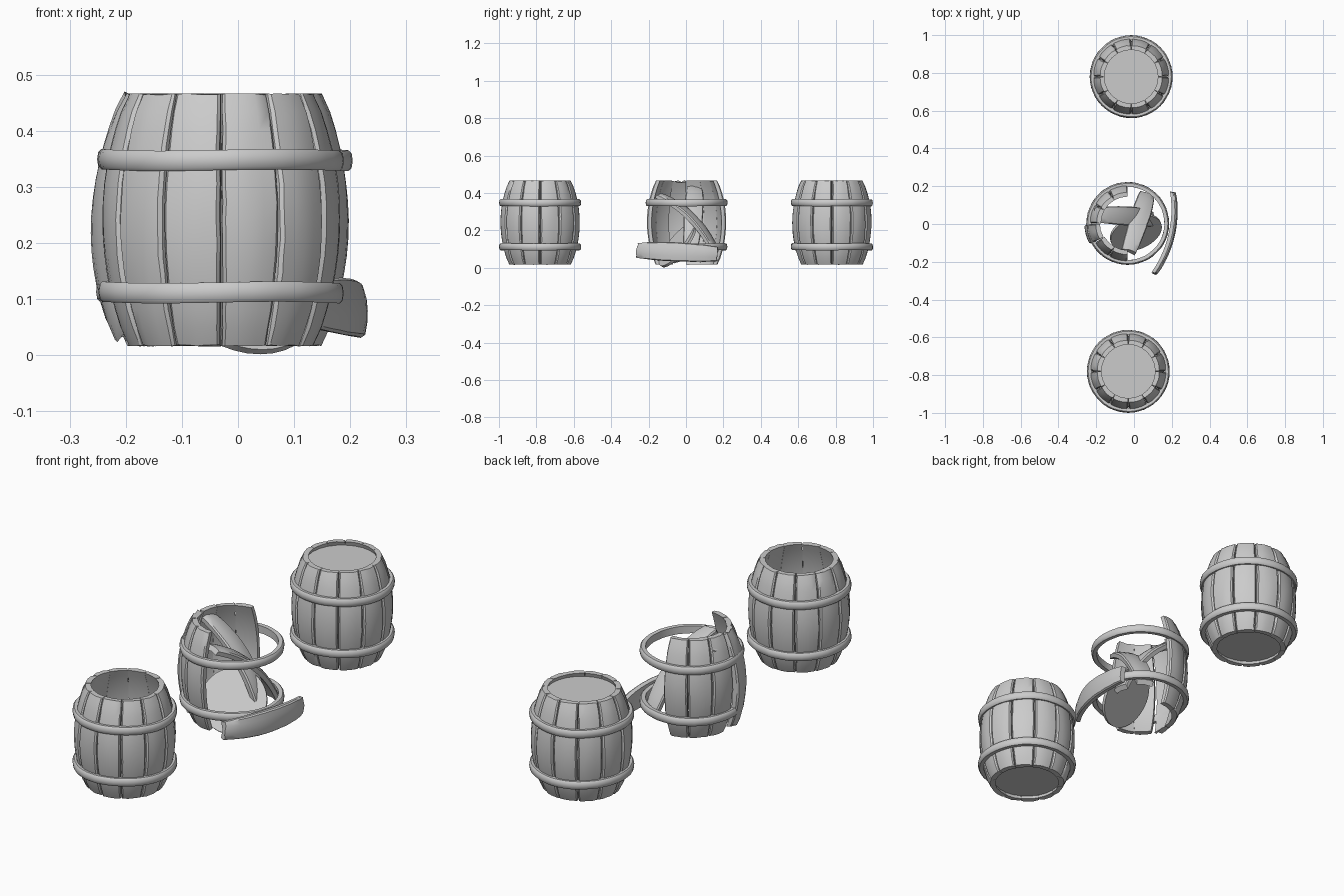
import bpy, bmesh, math, random
from mathutils import Matrix, Vector

random.seed(4)
cube = bpy.data.objects.get("Cube")
if cube:
    bpy.data.objects.remove(cube, do_unlink=True)

mat = bpy.data.materials.new("plain grey")
mat.use_nodes = True
mat.diffuse_color = (0.6, 0.6, 0.6, 1)
mat.node_tree.nodes["Principled BSDF"].inputs["Base Color"].default_value = (0.6, 0.6, 0.6, 1)

LOW, HIGH = 0.016, 0.467
MID = (LOW + HIGH) / 2
HALF = (HIGH - LOW) / 2
END_R, BULGE, THICK = 0.168, 0.045, 0.026
ROWS = 14


def body_radius(z):
    u = (z - MID) / HALF
    return END_R + BULGE * (1 - u * u)


def finish(bm, name, matrix, angle=32):
    bmesh.ops.recalc_face_normals(bm, faces=bm.faces)
    mesh = bpy.data.meshes.new(name)
    bm.to_mesh(mesh)
    bm.free()
    mesh.materials.append(mat)
    obj = bpy.data.objects.new(name, mesh)
    bpy.context.collection.objects.link(obj)
    obj.matrix_world = matrix
    bpy.ops.object.select_all(action='DESELECT')
    obj.select_set(True)
    bpy.context.view_layer.objects.active = obj
    bpy.ops.object.shade_smooth_by_angle(angle=math.radians(angle))
    return obj


def stave(name, matrix, ragged=0.003):
    """One bowed board: width along y, length along z, outer side towards +x."""
    bm = bmesh.new()
    # cross-section: (angle in degrees, depth below the outer surface)
    section = [(-14.7, 0.007), (-13, 0.001), (-6, 0), (0, 0), (6, 0), (13, 0.001),
               (14.7, 0.007), (14.9, THICK), (0, THICK), (-14.9, THICK)]
    tips = [[random.uniform(0, ragged) for _ in section] for _ in range(2)]
    grain = [random.uniform(-0.001, 0.001) for _ in section]
    rings = []
    for row in range(ROWS + 1):
        t = row / ROWS
        nick = [random.uniform(0, 0.7), random.uniform(0, 0.7)]
        ring = []
        for i, (deg, depth) in enumerate(section):
            z = LOW + (HIGH - LOW) * t
            r = body_radius(z) - depth
            z += tips[0][i] * (1 - t) ** 6 - tips[1][i] * t ** 6
            if depth < THICK:
                r += grain[i] * math.sin(9 * t + i)
                if abs(deg) > 10:
                    deg -= math.copysign(nick[deg > 0], deg)
            if row in (0, ROWS) and depth < 0.003:
                r -= 0.003
            a = math.radians(deg)
            ring.append(bm.verts.new((r * math.cos(a), r * math.sin(a), z)))
        rings.append(ring)
    n = len(section)
    for a, b in zip(rings, rings[1:]):
        for i in range(n):
            j = (i + 1) % n
            bm.faces.new((a[i], a[j], b[j], b[i]))
    bm.faces.new(rings[0])
    bm.faces.new(rings[-1])
    return finish(bm, name, matrix)


def loose_stave(name, centre, along, outward):
    """A fallen board, placed by its middle, length direction and outer side."""
    z = Vector(along).normalized()
    x = Vector(outward)
    x = (x - z * x.dot(z)).normalized()
    y = z.cross(x)
    turn = Matrix((x, y, z)).transposed().to_4x4()
    shift = Matrix.Translation((-(END_R + BULGE / 2), 0, -MID))
    stave(name, Matrix.Translation(centre) @ turn @ shift, 0.012)


def hoop(name, x, y, z, tilt=0):
    """Rounded metal band with a slightly hammered surface."""
    bm = bmesh.new()
    profile = [(0.194, -0.017), (0.212, -0.018), (0.217, -0.013), (0.219, 0),
               (0.217, 0.013), (0.212, 0.018), (0.194, 0.017)]
    steps = 48
    rings = []
    for k in range(steps):
        a = 2 * math.pi * k / steps
        dent = random.uniform(-0.001, 0.001)
        lift = 0.0015 * math.sin(3 * a + x * 50)
        rings.append([bm.verts.new(((r + dent) * math.cos(a), (r + dent) * math.sin(a), h + lift))
                      for r, h in profile])
    n = len(profile)
    for k in range(steps):
        a, b = rings[k], rings[(k + 1) % steps]
        for i in range(n):
            j = (i + 1) % n
            bm.faces.new((a[i], b[i], b[j], a[j]))
    finish(bm, name, Matrix.Translation((x, y, z)) @ Matrix.Rotation(tilt, 4, 'Y'), 45)


def disc(name, matrix, radius):
    bm = bmesh.new()
    bmesh.ops.create_cone(bm, cap_ends=True, segments=36, radius1=radius,
                          radius2=radius, depth=0.014)
    finish(bm, name, matrix)


def barrel(label, x, y, kept, spin=0):
    for k in kept:
        turn = Matrix.Rotation(math.radians(-75 + 30 * k + spin), 4, 'Z')
        stave(label + "_stave", Matrix.Translation((x, y, 0)) @ turn)
    for z in (0.112, 0.348):
        hoop(label + "_hoop", x, y, z)


# whole barrels: open one in front, lidded one behind
barrel("open_barrel", -0.03, -0.78, range(12))
disc("open_barrel_bottom", Matrix.Translation((-0.03, -0.78, 0.042)), 0.155)
barrel("closed_barrel", -0.015, 0.78, range(12))
for part, z in (("bottom", 0.042), ("lid", 0.44)):
    disc("closed_barrel_" + part, Matrix.Translation((-0.015, 0.78, z)), 0.155)

# broken barrel: half of its staves still held by the hoops
barrel("broken_barrel", -0.033, 0.003, (6, 7, 8, 10, 11))
kicked = (Matrix.Translation((-0.033, 0.003, 0)) @ Matrix.Rotation(math.radians(195), 4, 'Z')
          @ Matrix.Translation((0.005, 0, HIGH)) @ Matrix.Rotation(math.radians(-3), 4, 'Y')
          @ Matrix.Translation((0, 0, -HIGH - 0.003)))
stave("broken_barrel_kicked_stave", kicked, 0.02)

# fallen bottom leaning inside the broken barrel
lean = Vector((0.3, -0.75, 0.6)).to_track_quat('Z', 'Y').to_matrix().to_4x4()
disc("fallen_bottom", Matrix.Translation((0.01, -0.045, 0.12)) @ lean, 0.142)

# loose staves
loose_stave("leaning_stave", (0.03, 0.03, 0.265), (0.09, 0.28, -0.28), (0.25, 0.6, 0.7))
loose_stave("crossed_stave", (-0.02, 0.04, 0.29), (0.27, -0.02, -0.3), (0.7, 0.1, 0.7))
loose_stave("dropped_stave", (0.195, -0.055, 0.085), (0.1, 0.44, -0.02), (1, -0.23, 0.05))
